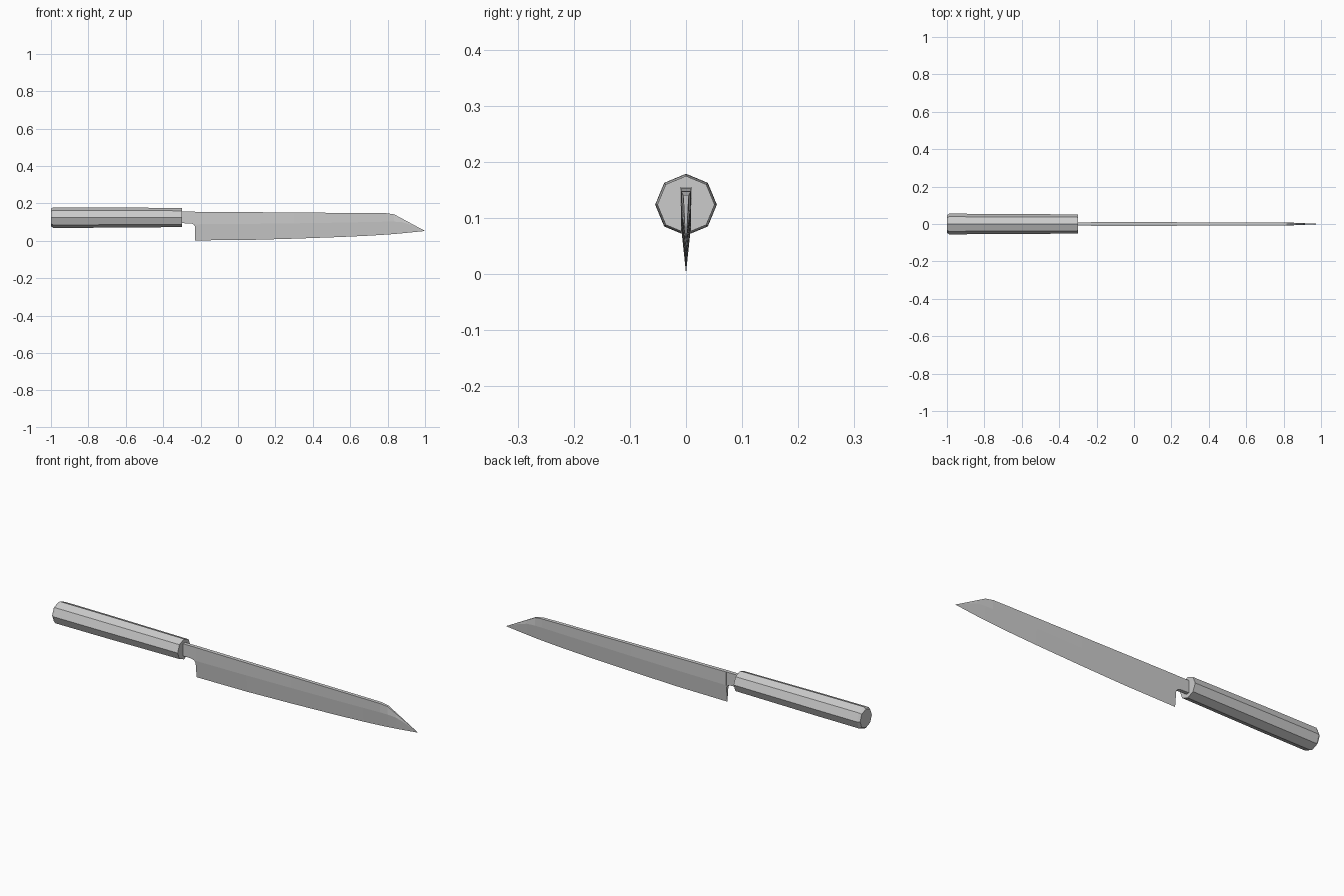
import bpy, math

def make_object(name, verts, faces):
    mesh = bpy.data.meshes.new(name)
    mesh.from_pydata(verts, [], faces)
    mesh.validate()
    obj = bpy.data.objects.new(name, mesh)
    bpy.context.collection.objects.link(obj)
    return obj

def loft(name, rings):
    # Skin closed rings of equal length and cap both ends
    n = len(rings[0])
    verts = [v for ring in rings for v in ring]
    faces = [tuple(reversed(range(n))),
             tuple(range((len(rings) - 1) * n, len(rings) * n))]
    for r in range(len(rings) - 1):
        for i in range(n):
            j = (i + 1) % n
            faces.append((r * n + i, r * n + j, (r + 1) * n + j, (r + 1) * n + i))
    return make_object(name, verts, faces)

# Octagonal handle, chamfered at the butt and slightly tapered to the front
def octagon(x, radius, z=0.124):
    return [(x, radius * math.cos(a), z + radius * math.sin(a))
            for a in (math.tau * i / 8 for i in range(8))]

loft("handle", [octagon(-1.0, 0.047), octagon(-0.988, 0.055),
                octagon(-0.75, 0.0545), octagon(-0.30, 0.051)])

# Blade sections: x, spine z, ridge z, edge z, spine half width, ridge half width
stations = [
    (-0.23, 0.155, 0.088, 0.002, 0.0095, 0.0092),
    (0.05, 0.153, 0.090, 0.004, 0.0095, 0.0090),
    (0.30, 0.151, 0.093, 0.011, 0.0093, 0.0085),
    (0.55, 0.149, 0.097, 0.020, 0.0090, 0.0080),
    (0.70, 0.148, 0.100, 0.027, 0.0088, 0.0077),
    (0.795, 0.147, 0.102, 0.033, 0.0085, 0.0075),
    (0.835, 0.141, 0.102, 0.036, 0.0050, 0.0072),
    (0.88, 0.117, 0.099, 0.040, 0.0035, 0.0060),
    (0.93, 0.090, 0.083, 0.045, 0.0022, 0.0032),
    (0.998, 0.0535, 0.053, 0.052, 0.0003, 0.0003),
]
loft("blade", [[(x, -ws, s), (x, ws, s), (x, wr, r), (x, 0, e), (x, -wr, r)]
               for x, s, r, e, ws, wr in stations])

# Neck joining blade to handle, with a rounded inner corner
profile = [(-0.31, 0.155), (-0.31, 0.094), (-0.26, 0.093), (-0.245, 0.091),
           (-0.236, 0.086), (-0.23, 0.076), (-0.23, 0.155)]
loft("neck", [[(x, y, z) for x, z in profile] for y in (0.009, -0.009)])
